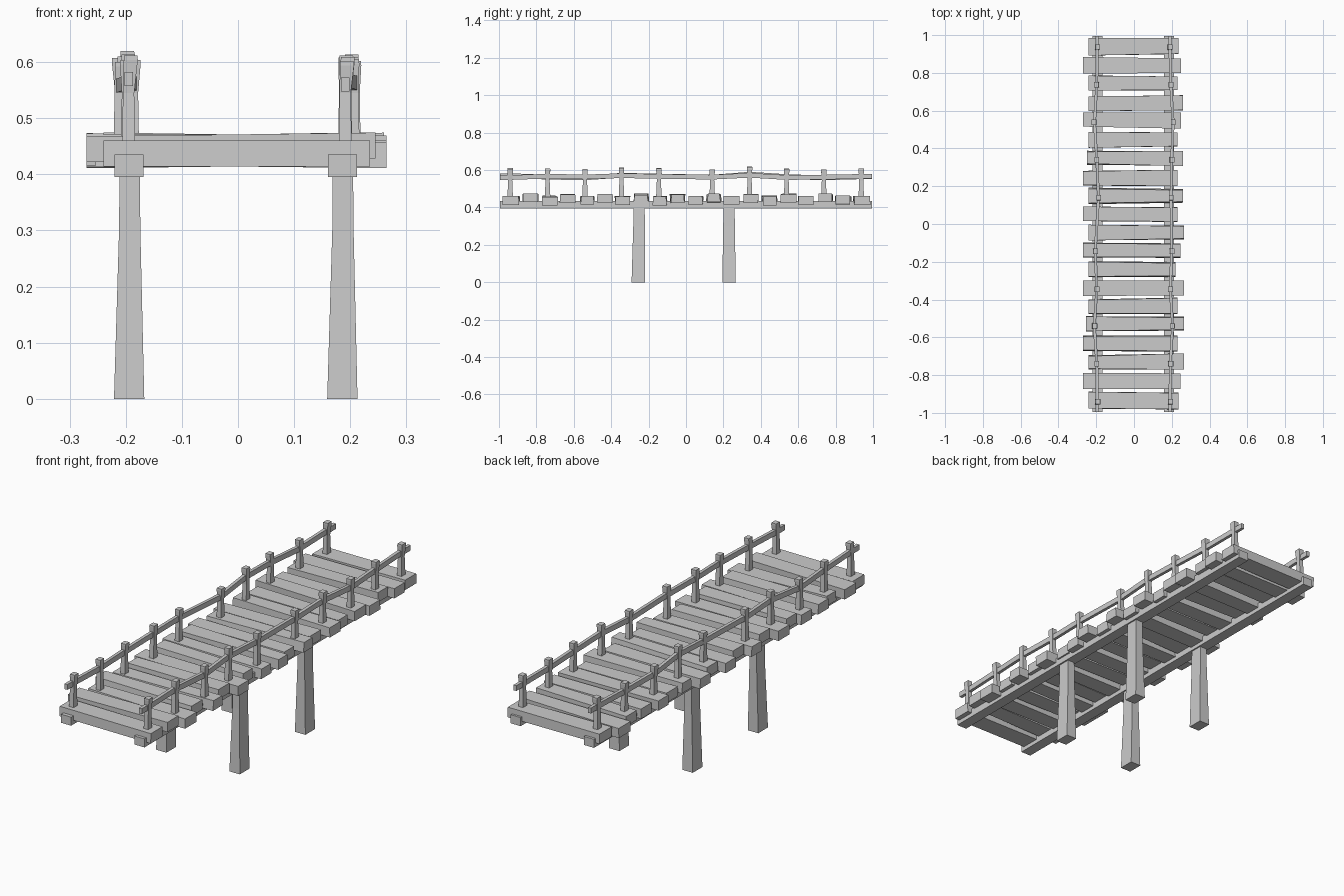
import bpy, bmesh, random
from mathutils import Vector

if "Cube" in bpy.data.objects:
    bpy.data.objects.remove(bpy.data.objects["Cube"])

random.seed(4)


def loft(name, sections):
    """Closed flat-faced solid through a list of 4-point sections."""
    bm = bmesh.new()
    rings = [[bm.verts.new(p) for p in s] for s in sections]
    for a, b in zip(rings, rings[1:]):
        for i in range(4):
            j = (i + 1) % 4
            bm.faces.new((a[i], a[j], b[j], b[i]))
    bm.faces.new(rings[0][::-1])
    bm.faces.new(rings[-1])
    bmesh.ops.recalc_face_normals(bm, faces=bm.faces)
    me = bpy.data.meshes.new(name)
    bm.to_mesh(me)
    bm.free()
    ob = bpy.data.objects.new(name, me)
    bpy.context.collection.objects.link(ob)
    return ob


def flat(x, y, z, hx, hy):
    """Horizontal section for uprights."""
    return [(x - hx, y - hy, z), (x + hx, y - hy, z), (x + hx, y + hy, z), (x - hx, y + hy, z)]


def across_y(x, y, z, hx, hz):
    """Section facing y, for the long beams and rails."""
    return [(x - hx, y, z - hz), (x + hx, y, z - hz), (x + hx, y, z + hz), (x - hx, y, z + hz)]


def plank_end(x, y, z, hy, hz, skew):
    """Section facing x, with a narrower or wider top."""
    return [(x, y - hy, z - hz), (x, y + hy, z - hz),
            (x, y + hy - skew, z + hz), (x, y - hy + skew, z + hz)]


# Deck planks, front to back: y, left end, right end
planks = [
    (-.935, -.24, .235), (-.83, -.27, .245), (-.73, -.24, .265), (-.63, -.27, .23),
    (-.53, -.255, .265), (-.435, -.24, .23), (-.34, -.27, .265), (-.24, -.24, .22),
    (-.14, -.27, .245), (-.043, -.24, .265), (.053, -.27, .23), (.15, -.24, .26),
    (.245, -.27, .23), (.35, -.25, .26), (.445, -.24, .23), (.55, -.27, .25),
    (.64, -.24, .26), (.745, -.24, .23), (.84, -.27, .25), (.94, -.24, .235)]
for i, (y, x0, x1) in enumerate(planks):
    z = .448 if i % 2 and i < 19 else .437
    end = i in (0, 19)
    tilt = 0 if end else random.uniform(-.004, .004)
    ends = []
    for x, s in ((x0, -1), (x1, 1)):
        hy = (.048 if end else .041) + random.uniform(-.005, .003)
        ends.append(plank_end(x, y + s * random.uniform(-.003, .003), z + s * tilt,
                              hy, .023, random.uniform(-.002, .006)))
    loft("deck_plank", ends)

# Side beams, and the four supporting legs
for x in (-.194, .186):
    loft("side_beam", [across_y(x, -.995, .415, .026, .02), across_y(x, .995, .415, .026, .02)])
    for y in (-.255, .23):
        lean = .004 if y < 0 else 0
        loft("support_leg", [flat(x, y, 0, .027, .036),
                             flat(x + .001, y + lean, .3, .019, .031),
                             flat(x + .001, y + lean, .415, .018, .03)])

# Railings: posts pinched at the rail, and a hand-hewn rail threaded through them
post_y = (-.94, -.74, -.54, -.345, -.145, .14, .34, .538, .737, .937)
rails = {
    "left": ((-.195, -.197, -.21, -.197, -.205, -.188, -.197, -.209, -.197, -.196),
             (.57, .562, .558, .572, .568, .562, .578, .565, .558, .564)),
    "right": ((.191, .192, .205, .192, .2, .196, .2, .207, .195, .19),
              (.56, .567, .563, .57, .566, .562, .572, .56, .562, .566))}
for side, (xs, zs) in rails.items():
    for x, y, z in zip(xs, post_y, zs):
        dx = random.uniform(-.004, .004)
        top = z + .042
        loft(side + "_rail_post", [flat(x, y, .425, .012, .016),
                                   flat(x, y, .545, .010, .011),
                                   flat(x + dx, y, top - .008, .0125, .0145),
                                   flat(x + dx, y, top, .012, .014)])
    path = list(zip(xs, post_y, zs))
    path = [(xs[0], -.995, zs[0])] + path + [(xs[-1], .995, zs[-1])]
    loft(side + "_handrail", [across_y(x, y, z, .0075, .0125) for x, y, z in path])
